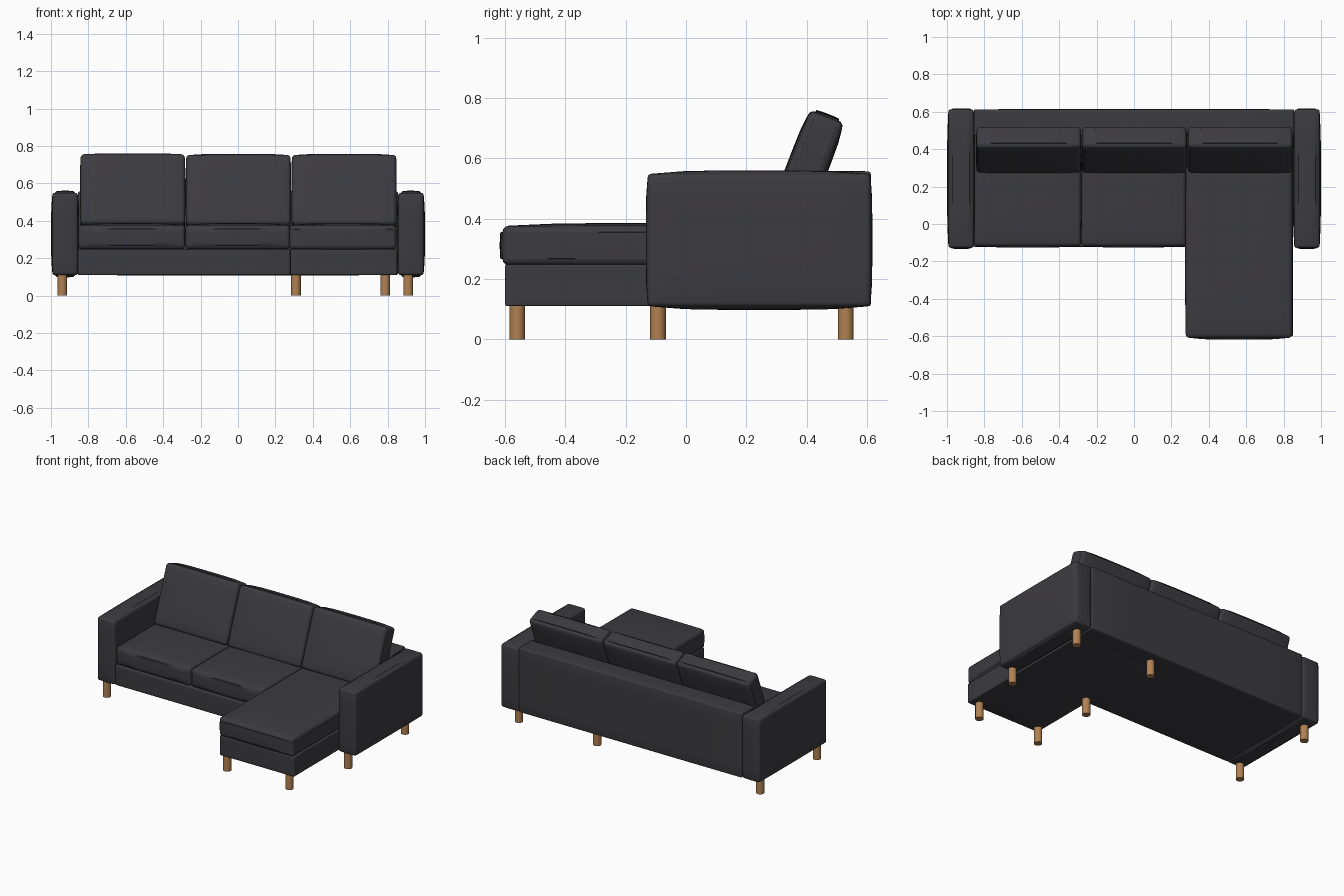
import bpy
import bmesh
from math import radians
from mathutils import Vector

cube = bpy.data.objects.get("Cube")
if cube:
    bpy.data.objects.remove(cube)


def material(name, rgb):
    mat = bpy.data.materials.new(name)
    mat.use_nodes = True
    color = (*rgb, 1)
    mat.diffuse_color = color
    mat.node_tree.nodes["Principled BSDF"].inputs["Base Color"].default_value = color
    return mat


FABRIC = material("charcoal_fabric", (0.045, 0.043, 0.051))
WOOD = material("light_wood", (0.44, 0.22, 0.085))


def finish(name, bm, mat, location):
    mesh = bpy.data.meshes.new(name)
    bmesh.ops.recalc_face_normals(bm, faces=bm.faces)
    bm.to_mesh(mesh)
    bm.free()
    mesh.materials.append(mat)
    obj = bpy.data.objects.new(name, mesh)
    obj.location = location
    bpy.context.collection.objects.link(obj)
    bpy.ops.object.select_all(action='DESELECT')
    obj.select_set(True)
    bpy.context.view_layer.objects.active = obj
    bpy.ops.object.shade_smooth_by_angle(angle=radians(35))
    return obj


def padded_box(name, low, high, puff=(0, 0, 0), radius=0.012):
    """Upholstered block: each side swells by puff, outer edges are rounded."""
    low, high = Vector(low), Vector(high)
    half = (high - low) / 2
    bm = bmesh.new()
    bmesh.ops.create_cube(bm, size=2)
    bmesh.ops.subdivide_edges(bm, edges=bm.edges[:], cuts=5, use_grid_fill=True)
    for v in bm.verts:
        u = v.co.copy()
        for a in range(3):
            b, c = (a + 1) % 3, (a + 2) % 3
            swell = puff[a] * (1 - u[b] ** 4) * (1 - u[c] ** 4)
            # swelling also eases along the edges so outlines curve gently
            swell += puff[a] * 0.25 * (2 - u[b] ** 2 - u[c] ** 2) / 2
            v.co[a] = u[a] * (half[a] + swell)
    sharp = [e for e in bm.edges if e.calc_face_angle(0) > radians(50)]
    bmesh.ops.bevel(bm, geom=sharp, offset=radius, segments=3, profile=0.5,
                    affect='EDGES', clamp_overlap=True)
    return finish(name, bm, FABRIC, (low + high) / 2)


# Arms
for side, s in (("left", 1), ("right", -1)):
    xs = sorted((s * 0.857, s * 0.992))
    padded_box(side + "_arm", (xs[0], -0.127, 0.11), (xs[1], 0.612, 0.548),
               (0.006, 0.005, 0.010), 0.014)

# Back panel and bases
padded_box("back_panel", (-0.855, 0.47, 0.11), (0.855, 0.613, 0.556), (0, 0.001, 0.002), 0.008)
padded_box("sofa_base", (-0.857, -0.122, 0.11), (0.28, 0.50, 0.248), radius=0.006)
padded_box("chaise_base", (0.28, -0.60, 0.11), (0.85, 0.50, 0.248), radius=0.006)

# Seat cushions
padded_box("right_seat_cushion", (-0.853, -0.118, 0.25), (-0.284, 0.45, 0.376), (0.002, 0.006, 0.009), 0.018)
padded_box("middle_seat_cushion", (-0.28, -0.118, 0.25), (0.276, 0.45, 0.376), (0.002, 0.006, 0.009), 0.018)
padded_box("chaise_cushion", (0.276, -0.608, 0.246), (0.846, 0.45, 0.376), (0.002, 0.008, 0.008), 0.024)

# Leaning back cushions
for name, x, lift in (("right", -0.563, 0.003), ("middle", 0.002, 0), ("left", 0.567, 0)):
    half = Vector((0.279, 0.060, 0.200))
    centre = Vector((x, 0.396, 0.550 + lift))
    cushion = padded_box(name + "_back_cushion", centre - half, centre + half,
                         (0.002, 0.006, 0.007), 0.022)
    cushion.rotation_euler.x = radians(-21)

# Round legs
legs = [(x, y) for x in (-0.94, 0.91) for y in (-0.093, 0.53)]
legs += [(0.31, y) for y in (-0.56, -0.093, 0.53)] + [(0.787, -0.56)]
for i, (x, y) in enumerate(legs):
    bm = bmesh.new()
    bmesh.ops.create_cone(bm, cap_ends=True, segments=24, radius1=0.026,
                          radius2=0.026, depth=0.116)
    finish(f"leg_{i + 1}", bm, WOOD, (x, y, 0.058))
